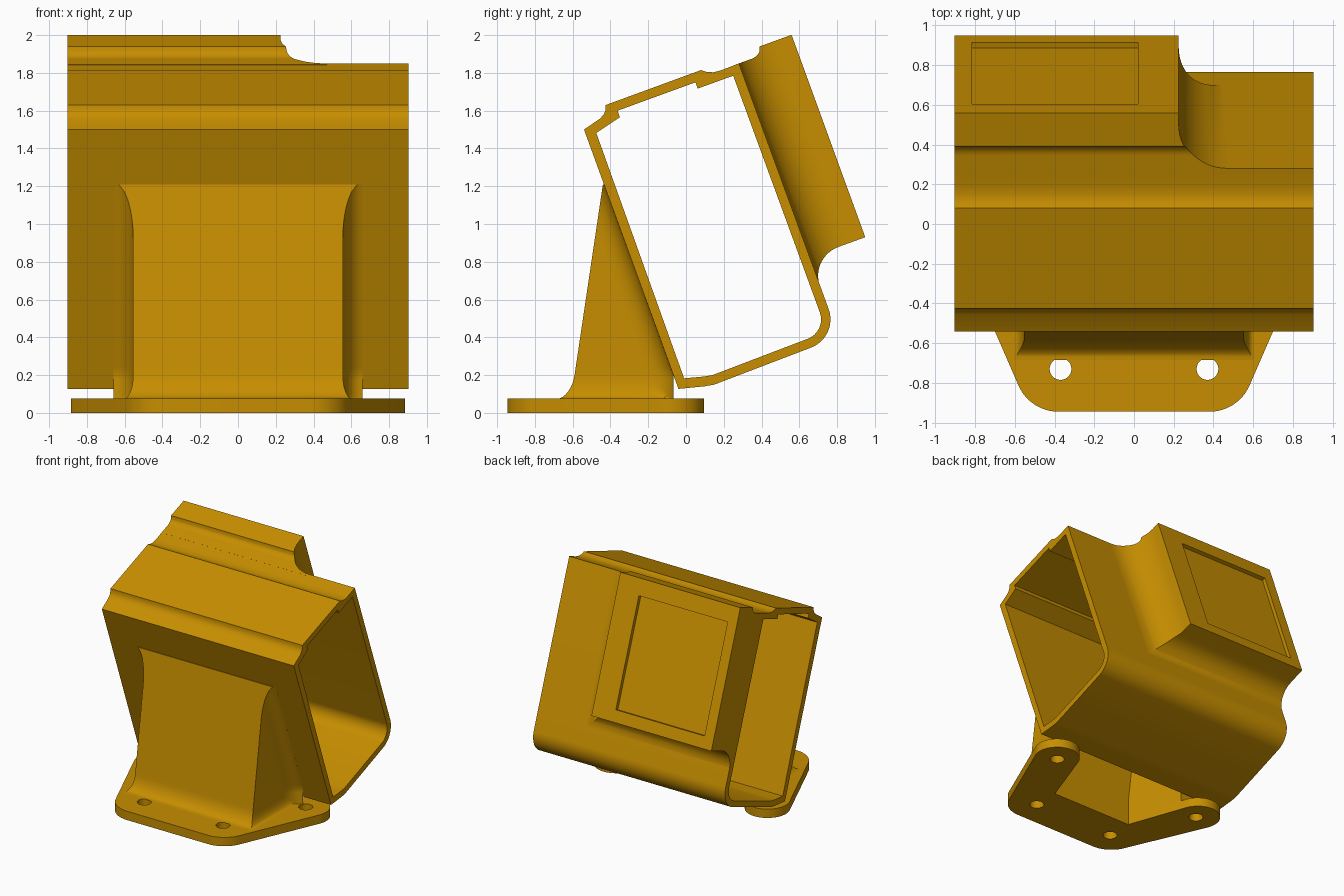
import bpy, bmesh, math
from mathutils import Matrix, Vector

if "Cube" in bpy.data.objects:
    bpy.data.objects.remove(bpy.data.objects["Cube"])

gold = bpy.data.materials.new("golden_yellow")
gold.diffuse_color = (0.57, 0.27, 0.0, 1)
gold.use_nodes = True
gold.node_tree.nodes["Principled BSDF"].inputs["Base Color"].default_value = gold.diffuse_color


def finish(name, bm, angle=30):
    """Clean a bmesh and turn it into a smooth-by-angle object."""
    bmesh.ops.remove_doubles(bm, verts=bm.verts, dist=1e-4)
    bmesh.ops.recalc_face_normals(bm, faces=bm.faces)
    me = bpy.data.meshes.new(name)
    bm.to_mesh(me)
    bm.free()
    me.materials.append(gold)
    ob = bpy.data.objects.new(name, me)
    bpy.context.collection.objects.link(ob)
    smooth(ob, angle)
    return ob


def smooth(ob, angle=30):
    bpy.ops.object.select_all(action='DESELECT')
    ob.select_set(True)
    bpy.context.view_layer.objects.active = ob
    bpy.ops.object.shade_smooth_by_angle(angle=math.radians(angle))


def extrude_outline(name, loops, half, matrix):
    """Fill outlines (outer loop plus holes) and give them thickness."""
    cu = bpy.data.curves.new(name, 'CURVE')
    cu.dimensions, cu.fill_mode, cu.extrude = '2D', 'BOTH', half
    for loop in loops:
        sp = cu.splines.new('POLY')
        sp.points.add(len(loop) - 1)
        for p, (a, b) in zip(sp.points, loop):
            p.co = (a, b, 0, 1)
        sp.use_cyclic_u = True
    tmp = bpy.data.objects.new(name + "_outline", cu)
    bpy.context.collection.objects.link(tmp)
    dg = bpy.context.evaluated_depsgraph_get()
    me = bpy.data.meshes.new_from_object(tmp.evaluated_get(dg))
    bm = bmesh.new()
    bm.from_mesh(me)
    bm.transform(matrix)
    bpy.data.objects.remove(tmp)
    bpy.data.meshes.remove(me)
    return finish(name, bm)


def loft(name, rings):
    """Skin a stack of rings with equal point counts and cap both ends."""
    bm = bmesh.new()
    vs = [[bm.verts.new(p) for p in r] for r in rings]
    n = len(vs[0])
    for a, b in zip(vs, vs[1:]):
        for i in range(n):
            j = (i + 1) % n
            bm.faces.new((a[i], a[j], b[j], b[i]))
    bm.faces.new(vs[0])
    bm.faces.new(vs[-1])
    return finish(name, bm)


def arc(cx, cy, r, a0, a1, n=12):
    return [(cx + r * math.cos(math.radians(a0 + (a1 - a0) * i / n)),
             cy + r * math.sin(math.radians(a0 + (a1 - a0) * i / n)))
            for i in range(n + 1)]


def flare(h, rad):
    """Concave quarter round: 1 at h = 0, fading to 0 at h = rad."""
    k = min(max(h, 0) / rad, 1)
    return 1 - math.sqrt(1 - (1 - k) ** 2)


def cut(ob, cutter):
    cutter.hide_render = True
    m = ob.modifiers.new("cut", 'BOOLEAN')
    m.object, m.operation, m.solver = cutter, 'DIFFERENCE', 'EXACT'
    bpy.context.view_layer.objects.active = ob
    bpy.ops.object.modifier_apply(modifier=m.name)
    bpy.data.objects.remove(cutter)
    smooth(ob)


# Tilted tube, open at both ends
outer = ([(-0.54, 1.50), (-0.455, 1.558), (-0.435, 1.58), (-0.425, 1.605), (-0.425, 1.63),
          (0.08, 1.815), (0.11, 1.805), (0.145, 1.803), (0.19, 1.815), (0.28, 1.85)]
         + arc(0.605, 0.495, 0.16, 20, -70) + [(0.15, 0.15), (0.10, 0.141), (-0.04, 0.127)])
inner = ([(-0.475, 1.482), (-0.35, 1.565), (-0.362, 1.60), (0.05, 1.75), (0.062, 1.717), (0.25, 1.785)]
         + arc(0.605, 0.495, 0.11, 20, -70) + [(0.14, 0.20), (0.09, 0.192), (-0.01, 0.183)])
side_on = Matrix(((0, 0, 1, 0), (1, 0, 0, 0), (0, 1, 0, 0), (0, 0, 0, 1)))
extrude_outline("tube", [outer, inner], 0.9025, side_on)

# Raised rear pad with a flared foot: t runs down the wall, h out of it
t_dir = Vector((0, math.sin(math.radians(20)), -math.cos(math.radians(20))))
h_dir = Vector((0, math.cos(math.radians(20)), math.sin(math.radians(20))))


def on_wall(x, t, h):
    return Vector((x, 0.28, 1.85)) + t_dir * t + h_dir * h


def wall_ring(x0, x1, t0, t1, h):
    return [on_wall(x0, t0, h), on_wall(x1, t0, h), on_wall(x1, t1, h), on_wall(x0, t1, h)]


PAD_H = 0.314
rings = []
for h in sorted([-0.02, PAD_H] + [0.25 * (1 - math.cos(math.pi / 2 * i / 14)) for i in range(15)]
                + [0.07 + 0.064 * i / 6 for i in range(7)]):
    top = -0.047 * flare(0.134 - h, 0.064)
    rings.append(wall_ring(-0.9025, 0.225 + 0.245 * flare(h, 0.25),
                           top, 1.093 + 0.16 * flare(h, 0.165), h))
pad = loft("rear_pad", rings)

# Shallow rectangular pocket in the pad
cut(pad, loft("pocket_cutter", [wall_ring(-0.815, 0.02, 0.088, 0.994, h) for h in (PAD_H - 0.03, 0.4)]))

# Base plate with rear lobes, a notch between them and four holes
half = (arc(0.38, -0.725, 0.22, -90, -25) + arc(0.71, -0.08, 0.175, -25, 159, 24) + [(0.37, -0.51)])
outline = half + [(-x, y) for x, y in reversed(half)]
holes = [arc(s * x, y, 0.055, 0, 345, 23) for s in (1, -1) for x, y in ((0.37, -0.73), (0.70, -0.09))]
extrude_outline("base_plate", [outline] + holes, 0.0375, Matrix.Translation((0, 0, 0.0375)))


# Support leg, flared at the foot and where it meets the tube
def leg_front(z):
    return -0.44 - (1.21 - z) * 0.1485


rings = []
for z in [0.07] + [0.075 + 0.125 * (1 - math.cos(math.pi / 2 * i / 8)) for i in range(9)] \
        + [0.2 + 1.01 * i / 24 for i in range(1, 25)]:
    foot = flare(z - 0.075, 0.125)
    front = leg_front(z) - 0.075 * foot
    tube_y = min(-0.54 + (1.5 - z) * 0.364, -0.067)
    depth = tube_y - front
    side = [(0.555 + 0.05 * foot, front)]
    for k in range(9):
        d = min(depth, 0.15 * (1 - math.sin(math.pi / 2 * k / 8)))
        side.append((0.555 + max(0.05 * foot, 0.105 * flare(d, 0.15)), tube_y - d))
    side.append((side[-1][0], max(tube_y, min(tube_y + 0.03, -0.067))))
    rings.append([(x, y, z) for x, y in side] + [(-x, y, z) for x, y in reversed(side)])
leg = loft("support_leg", rings)

# Hollow inside the leg, open at the bottom and back
rings = []
for z, y in ((-0.1, -0.51), (0.2, -0.51), (1.0, leg_front(1.0) + 0.08)):
    side = [(0.37, y), (0.547, -0.017), (0.547, 0.3)]
    rings.append([(a, b, z) for a, b in side] + [(-a, b, z) for a, b in reversed(side)])
cut(leg, loft("hollow_cutter", rings))
